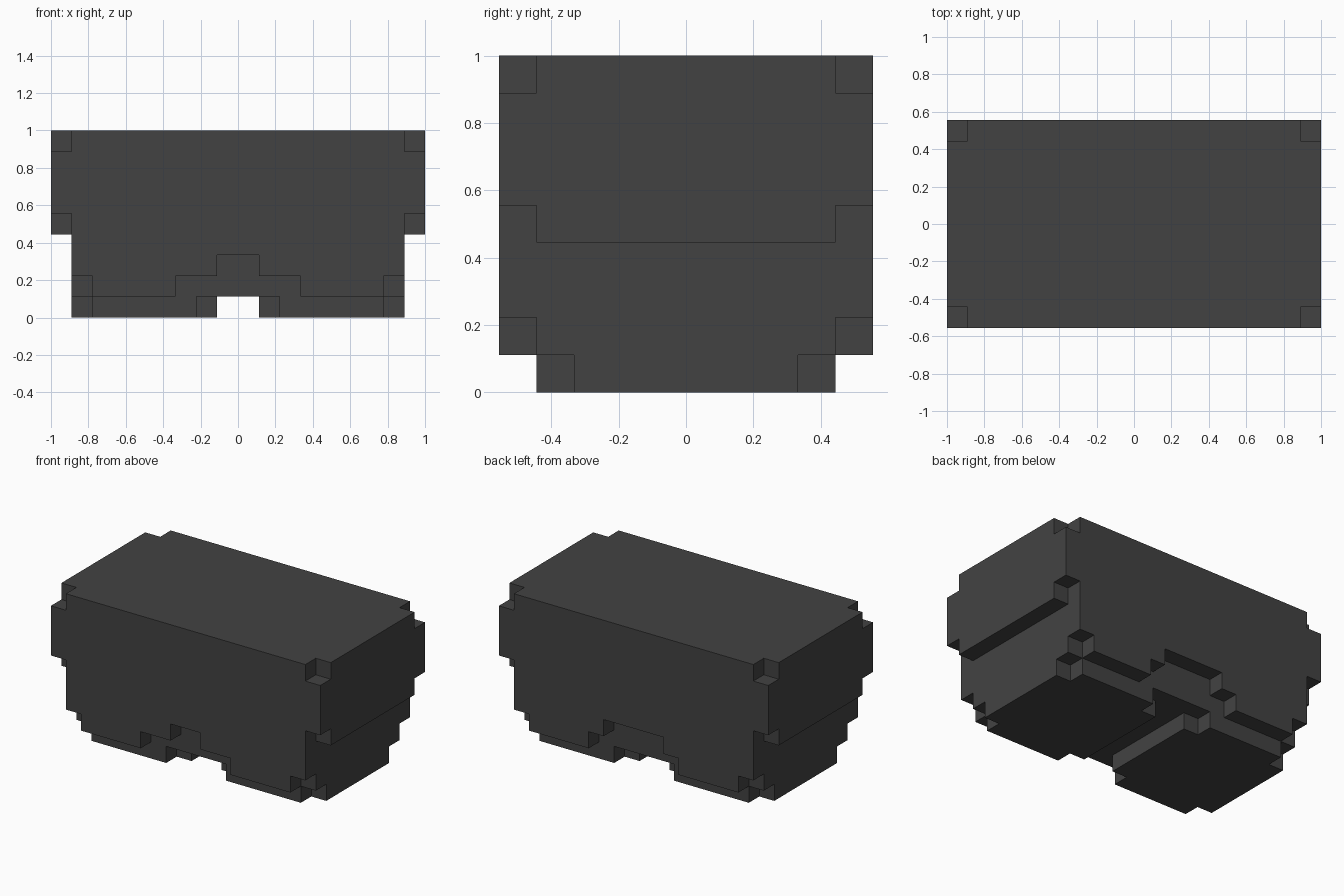
import bpy, bmesh, math
from mathutils import Vector

if "Cube" in bpy.data.objects:
    bpy.data.objects.remove(bpy.data.objects["Cube"])

U = 1 / 9  # one block; the model is 18 x 10 x 9 blocks

mat = bpy.data.materials.new("charcoal")
mat.diffuse_color = (0.055, 0.055, 0.055, 1)
mat.use_nodes = True
mat.node_tree.nodes["Principled BSDF"].inputs["Base Color"].default_value = mat.diffuse_color


def box(x0, x1, y0, y1, z0, z1):
    return {(x, y, z) for x in range(x0, x1) for y in range(y0, y1) for z in range(z0, z1)}


def corners(xa, xb, y, z):
    """Single corner blocks in the four plan corners of a box spanning xa..xb, -y..y."""
    return {(x, v, z) for x in (xa, xb - 1) for v in (-y, y - 1)}


def build(name, cells, solid):
    """Outer skin of a set of blocks, with coplanar faces merged."""
    bm = bmesh.new()
    for c in cells:
        for axis in range(3):
            for s in (0, 1):
                n = list(c)
                n[axis] += 2 * s - 1
                if tuple(n) in solid:
                    continue
                a, b = (axis + 1) % 3, (axis + 2) % 3
                loop = []
                for i, j in ((0, 0), (1, 0), (1, 1), (0, 1)):
                    p = list(c)
                    p[axis] += s
                    p[a] += i
                    p[b] += j
                    loop.append(bm.verts.new(Vector(p) * U))
                bm.faces.new(loop if s else loop[::-1])
    bmesh.ops.remove_doubles(bm, verts=bm.verts, dist=1e-4)
    bmesh.ops.dissolve_limit(bm, angle_limit=math.radians(1), verts=bm.verts, edges=bm.edges)
    me = bpy.data.meshes.new(name)
    bm.to_mesh(me)
    bm.free()
    me.materials.append(mat)
    bpy.context.collection.objects.link(bpy.data.objects.new(name, me))


# Body: wide upper block over a narrower lower one, corners nicked
body = box(-9, 9, -5, 5, 4, 9) | box(-8, 8, -5, 5, 1, 4)
body -= corners(-9, 9, 5, 8) | corners(-9, 9, 5, 4) | corners(-8, 8, 5, 1)
# Stepped arches, one block deep, front and (wider) back
body -= box(-3, 3, -5, -4, 1, 2) | box(-1, 1, -5, -4, 2, 3)
body -= box(-3, 3, 4, 5, 1, 2) | box(-2, 2, 4, 5, 2, 3)

# Two base pads with nicked corners
right = box(1, 8, -4, 4, 0, 1) - corners(1, 8, 4, 0)
left = {(-1 - x, y, z) for x, y, z in right}

solid = body | left | right
build("body", body, solid)
build("base_pad_right", right, solid)
build("base_pad_left", left, solid)
